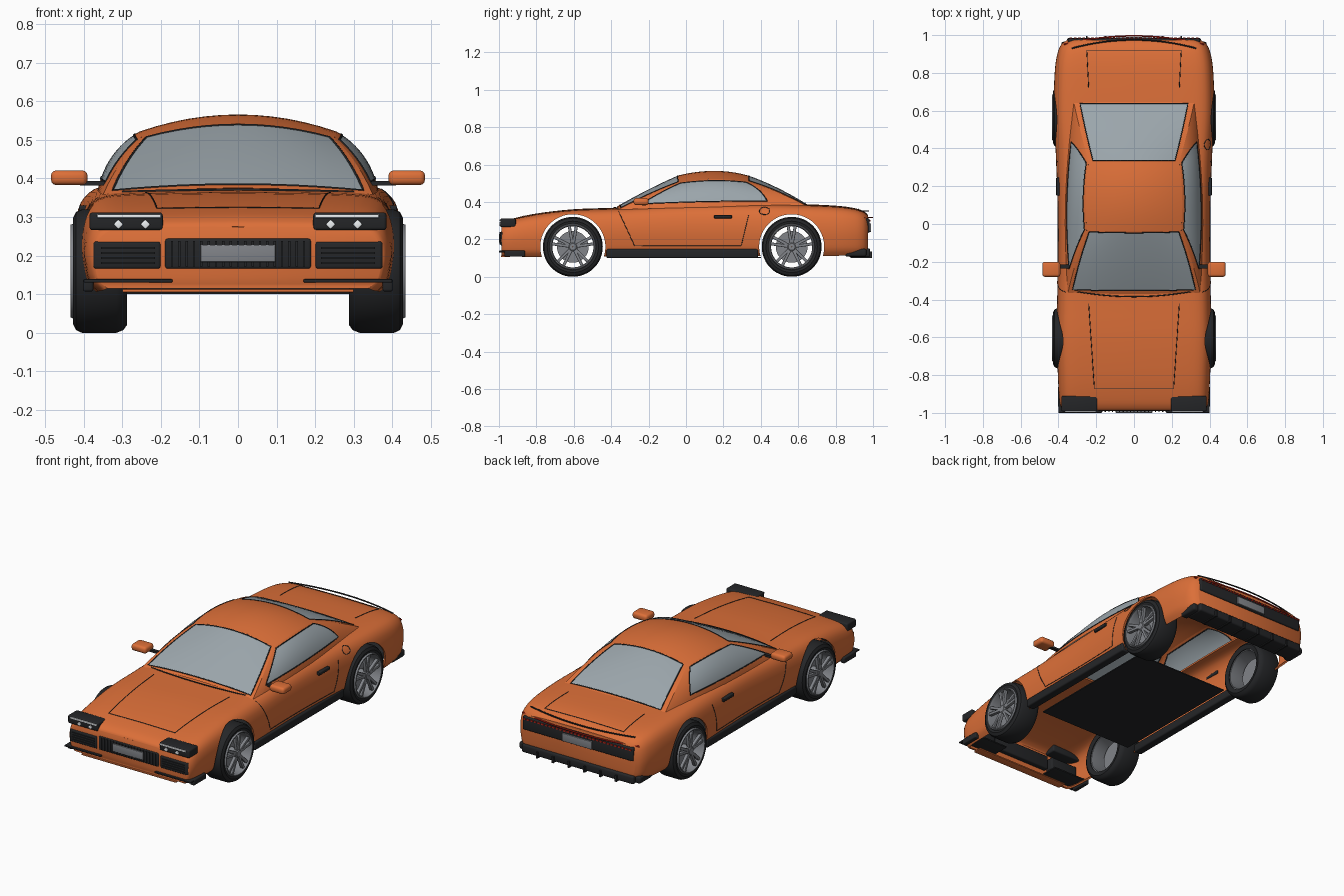
import bpy, bmesh, math
from mathutils import Vector, Matrix
from mathutils.bvhtree import BVHTree

if "Cube" in bpy.data.objects:
    bpy.data.objects.remove(bpy.data.objects["Cube"])

def mat(name, r, g, b):
    m = bpy.data.materials.new(name)
    m.diffuse_color = (r, g, b, 1)
    m.use_nodes = True
    m.node_tree.nodes["Principled BSDF"].inputs["Base Color"].default_value = m.diffuse_color
    return m

ORANGE = mat("orange_paint", .72, .16, .04)
BLACK = mat("black_trim", .018, .019, .021)
GLASS = mat("tinted_glass", .33, .38, .41)
METAL = mat("grey_metal", .22, .23, .25)
WHITE = mat("lamp_white", .85, .88, .9)
RED = mat("lamp_red", .6, .02, .01)

def activate(o):
    bpy.ops.object.select_all(action='DESELECT')
    o.select_set(True)
    bpy.context.view_layer.objects.active = o

def smooth(o, angle=35):
    activate(o)
    bpy.ops.object.shade_smooth_by_angle(angle=math.radians(angle))

def mesh(name, verts, faces, m=None, weld=False, angle=35):
    me = bpy.data.meshes.new(name)
    me.from_pydata([tuple(v) for v in verts], [], faces)
    if weld:
        bm = bmesh.new()
        bm.from_mesh(me)
        bmesh.ops.remove_doubles(bm, verts=bm.verts, dist=1e-5)
        bm.to_mesh(me)
        bm.free()
    o = bpy.data.objects.new(name, me)
    bpy.context.collection.objects.link(o)
    if m:
        me.materials.append(m)
    smooth(o, angle)
    return o

def box(name, x, y, z, m, bevel=0.0, rot=None):
    """Box from (min, max) ranges, optionally bevelled and transformed."""
    bm = bmesh.new()
    bmesh.ops.create_cube(bm, size=1)
    for v in bm.verts:
        v.co = Vector([(r[0] + r[1]) / 2 + c * (r[1] - r[0]) for r, c in zip((x, y, z), v.co)])
    if bevel:
        bmesh.ops.bevel(bm, geom=bm.edges[:], offset=bevel, segments=3, profile=.5, affect='EDGES')
    if rot:
        bm.transform(rot)
    me = bpy.data.meshes.new(name)
    bm.to_mesh(me)
    bm.free()
    o = bpy.data.objects.new(name, me)
    bpy.context.collection.objects.link(o)
    if m:
        me.materials.append(m)
    smooth(o)
    return o

def tube(name, pts, r, m, cyclic=False):
    cu = bpy.data.curves.new(name, 'CURVE')
    cu.dimensions, cu.bevel_depth, cu.bevel_resolution = '3D', r, 1
    sp = cu.splines.new('POLY')
    sp.points.add(len(pts) - 1)
    for p, c in zip(sp.points, pts):
        p.co = (*c, 1)
    sp.use_cyclic_u = cyclic
    o = bpy.data.objects.new(name, cu)
    bpy.context.collection.objects.link(o)
    cu.materials.append(m)
    activate(o)
    bpy.ops.object.convert(target='MESH')

def lathe(name, prof, cy, cz, s, m, n=48):
    """Closed (x, radius) profile turned about an axis along x."""
    k = len(prof)
    vs = [(s * x, cy + r * math.cos(a), cz + r * math.sin(a))
          for a in (s * 2 * math.pi * i / n for i in range(n)) for x, r in prof]
    fs = [(i * k + j, i * k + (j + 1) % k, (i + 1) % n * k + (j + 1) % k, (i + 1) % n * k + j)
          for i in range(n) for j in range(k)]
    return mesh(name, vs, fs, m)

def spline(rows, n):
    """Catmull-Rom through rows of numbers."""
    rows = [Vector(r) for r in rows]
    out = []
    for i in range(len(rows) - 1):
        p0, p1, p2, p3 = rows[max(i - 1, 0)], rows[i], rows[i + 1], rows[min(i + 2, len(rows) - 1)]
        for t in (k / n for k in range(n)):
            out.append(.5 * (2 * p1 + (p2 - p0) * t + (2 * p0 - 5 * p1 + 4 * p2 - p3) * t * t
                             + (3 * p1 - p0 - 3 * p2 + p3) * t ** 3))
    return out + [rows[-1]]

# Body shell: stations of y, half width, bottom and top height
stations = spline([(-.987, .372, .115, .275), (-.975, .384, .11, .29), (-.93, .396, .108, .31), (-.8, .403, .106, .338),
                   (-.6, .41, .106, .361), (-.36, .406, .108, .37), (0, .402, .11, .39), (.35, .413, .11, .394),
                   (.6, .425, .11, .389), (.8, .42, .112, .38), (.9, .406, .114, .367), (.95, .385, .118, .35),
                   (.973, .355, .125, .33)], 4)
half = spline([(.91, 0), (.965, .12), (.99, .3), (1, .5), (.985, .7), (.94, .86), (.84, .955), (.6, .985), (0, 1)], 3)
ring = [(p.x, p.y) for p in half] + [(-p.x, p.y) for p in half[-2::-1]]
N, S = len(ring), len(stations)
verts = [(px * w, y, zb + t * (zt - zb)) for y, w, zb, zt in stations for px, t in ring]
faces = [(i * N + j, (i + 1) * N + j, (i + 1) * N + j + 1, i * N + j + 1) for i in range(S - 1) for j in range(N - 1)]
L = (S - 1) * N
for j in range(N // 2):
    q = (j, j + 1, N - 2 - j, N - 1 - j)
    q = q[:3] if j == N // 2 - 1 else q
    faces += [q, tuple(L + k for k in reversed(q))]
body = mesh("body_shell", verts, faces, ORANGE)
mod = body.modifiers.new("thickness", 'SOLIDIFY')
mod.thickness, mod.offset = .01, -1

# Openings for the wheels and cabin
AXLES, WZ = (-.605, .565), .16
cutters = [box("cabin_cutter", (-.3, .3), (-.33, .57), (.25, .6), None)]
for y in AXLES:
    cutters.append(lathe("arch_cutter", [(-.6, .001), (-.6, .174), (.6, .174), (.6, .001)], y, WZ, 1, None, 64))
    bm = bmesh.new()
    bm.from_mesh(cutters[-1].data)
    bmesh.ops.recalc_face_normals(bm, faces=bm.faces)
    bm.to_mesh(cutters[-1].data)
    bm.free()
for c in cutters:
    b = body.modifiers.new("cut", 'BOOLEAN')
    b.operation, b.object, b.solver = 'DIFFERENCE', c, 'EXACT'
activate(body)
for md in body.modifiers[:]:
    bpy.ops.object.modifier_apply(modifier=md.name)
for c in cutters:
    bpy.data.objects.remove(c)
smooth(body, 40)

# Panel seams projected on the body
bvh = BVHTree.FromPolygons([v.co.copy() for v in body.data.vertices], [tuple(p.vertices) for p in body.data.polygons])

def seam(name, pts, start, r=.002, closed=False):
    out = []
    for a, b in zip(pts, pts[1:]):
        for k in range(13):
            u, v = Vector(a).lerp(Vector(b), k / 12)
            o = Vector((u, v, 1)) if start == 0 else Vector((start, u, v))
            hit = bvh.ray_cast(o, Vector((0, 0, -1)) if start == 0 else Vector((-start, 0, 0)), .8)[0]
            if hit:
                out.append(hit)
    if len(out) > 1:
        tube(name, out, r, BLACK)

seam("hood_seam", [(-.24, -.42), (-.21, -.87), (.21, -.87), (.24, -.42)], 0)
seam("trunk_seam", [(-.24, .72), (-.25, .92), (.25, .92), (.24, .72)], 0)
for s in (1, -1):
    seam("door_seam", [(-.36, .35), (-.275, .165), (.295, .165), (.335, .33)], s)
    box("door_handle", sorted((s * .385, s * .412)), (.15, .245), (.312, .33), BLACK, .004)
seam("fuel_cap", [(.42 + .028 * math.cos(a / 2), .352 + .02 * math.sin(a / 2)) for a in range(14)], 1)

# Cabin: patches through a 3 x 3 grid of points
def at(G, u, v):
    q = lambda a, b, c, t: a * (1 - t) * (1 - 2 * t) + b * 4 * t * (1 - t) + c * t * (2 * t - 1)
    return q(*[q(*[Vector(p) for p in row], u) for row in G], v)

def patch(strips, G, s):
    vs, fs, n = [], [], 12
    for ua, ub, v0, v1 in strips:
        base = len(vs)
        for i in range(n + 1):
            v = v0 + (v1 - v0) * i / n
            a, b = (e[0] + (e[1] - e[0]) * v for e in (ua, ub))
            vs += [at(G, a + (b - a) * j / n, v) * 1 for j in range(n + 1)]
        for i in range(n):
            for j in range(n):
                k = base + i * (n + 1) + j
                f = (k, k + 1, k + n + 2, k + n + 1)
                fs.append(f if s > 0 else f[::-1])
    return [(p.x * s, p.y, p.z) for p in vs], fs

def window(name, G, a, b, v0, v1, s=1):
    mesh(name + "_frame", *patch([((0, 0), a, 0, 1), (b, (1, 1), 0, 1), (a, b, 0, v0), (a, b, v1, 1)], G, s), ORANGE, True)
    vs, fs = patch([(a, b, v0, v1)], G, s)
    mesh(name + "_glass", vs, fs, GLASS)
    edge = [13 * i for i in range(13)] + list(range(157, 169)) + [13 * i + 12 for i in range(11, -1, -1)] + list(range(11, 0, -1))
    tube(name + "_seal", [vs[i] for i in edge], .003, BLACK, True)

A, AB, B, BC = (.35, -.365, .358), (.305, -.195, .44), (.25, -.035, .505), (.255, .15, .522)
C, CD, D, AD = (.24, .33, .508), (.283, .49, .452), (.32, .65, .376), (.362, .14, .372)
flip = lambda p: (-p[0], p[1], p[2])
across = lambda p, y, z: [flip(p), (0, y, z), p]
front, rear = across(B, -.04, .542), across(C, .33, .542)
window("windshield", [across(A, -.37, .375), across(AB, -.2, .467), front], (.03, .03), (.97, .97), .05, .98)
window("rear_window", [rear, across(CD, .49, .475), across(D, .65, .385)][::-1], (.05, .05), (.95, .95), .04, .98, 1)
mesh("roof", *patch([((0, 0), (1, 1), 0, 1)], [front, across(BC, .15, .566), rear], 1), ORANGE)
for s in (1, -1):
    window("side_window", [[A, AD, D], [AB, (.325, .145, .46), CD], [B, BC, C]], (.08, .07), (.8, .93), .16, .92, s)

# Wheels
for s in (1, -1):
    for y in AXLES:
        lathe("tire", [(.295, .115), (.288, .14), (.297, .153), (.315, .16), (.405, .16), (.42, .153), (.428, .137), (.424, .118)], y, WZ, s, BLACK)
        lathe("rim", [(.3, .118), (.425, .124), (.434, .12), (.434, .115), (.42, .11), (.3, .11)], y, WZ, s, METAL)
        lathe("brake_disc", [(.365, .001), (.365, .085), (.378, .085), (.378, .001)], y, WZ, s, METAL)
        lathe("hub", [(.37, .001), (.37, .026), (.424, .026), (.43, .018), (.43, .001)], y, WZ, s, METAL, 24)
        for k in range(5):
            for d in (-.17, .17):
                R = Matrix.Translation((0, y, WZ)) @ Matrix.Rotation(k * math.tau / 5 + d, 4, 'X')
                box("spoke", sorted((s * .408, s * .427)), (-.008, .008), (.012, .114), METAL, .003, R)

# Floor, sills, mirrors
box("floor", (-.3, .3), (-.41, .4), (.1, .106), BLACK)
for s in (1, -1):
    X = lambda a, b: sorted((s * a, s * b))
    box("sill", X(.355, .405), (-.425, .385), (.1, .148), BLACK, .008)
    box("mirror_arm", X(.32, .41), (-.235, -.215), (.382, .394), BLACK)
    box("mirror", X(.39, .485), (-.28, -.2), (.383, .421), ORANGE, .014)

    # Nose details
    box("headlight", X(.195, .385), (-.992, -.91), (.266, .312), BLACK, .008)
    box("headlight_strip", X(.2, .365), (-.996, -.975), (.298, .307), WHITE, .002)
    for x in (.24, .31):
        bm_lamp = Matrix.Translation((s * x, -.993, .281)) @ Matrix.Rotation(math.pi / 4, 4, 'Y')
        box("lamp", (-.009, .009), (-.004, .004), (-.009, .009), WHITE, .003, bm_lamp)
    box("side_intake", X(.2, .375), (-.991, -.93), (.165, .237), BLACK, .008)
    for i in range(4):
        box("intake_slat", X(.215, .355), (-.996, -.985), (.178 + i * .013, .183 + i * .013), BLACK)
    box("splitter_blade", X(.17, .4), (-1, -.87), (.13, .139), BLACK, .003)
    box("arch_corner", X(.375, .402), (-.97, -.86), (.107, .14), BLACK, .006)

box("front_grille", (-.19, .19), (-.991, -.95), (.165, .245), BLACK, .008)
for i in range(19):
    x = -.171 + i * .019
    box("grille_slat", (x - .003, x + .003), (-.996, -.985), (.172, .238), BLACK)
box("front_plate", (-.097, .097), (-1, -.99), (.184, .228), METAL, .002)
box("nose_lip", (-.3, .3), (-.99, -.94), (.105, .113), ORANGE, .002)
tube("cowl_line", [(x / 20, -.385 + .3 * (x / 20) ** 2, .371 - .06 * (x / 20) ** 2) for x in range(-6, 7)], .003, BLACK)

# Tail details
box("tail_panel", (-.35, .35), (.93, .982), (.235, .312), BLACK, .008)
arc = lambda y, z, w: [(w * t / 12, y - .045 * (t / 12) ** 2, z) for t in range(-12, 13)]
tube("tail_light_strip", arc(.996, .317, .37), .004, RED)
tube("tail_lip", arc(.975, .352, .33), .004, BLACK)
for i in range(30):
    x = -.335 + i * .0231
    box("tail_light_cell", (x - .007, x + .007), (.978, .987), (.296, .303), RED)
box("rear_plate", (-.095, .095), (.98, .99), (.24, .285), METAL, .002)
box("diffuser", (-.355, .355), (.87, .985), (.105, .152), BLACK, .01)
for i in range(6):
    x = -.25 + i * .1
    box("diffuser_fin", (x - .005, x + .005), (.88, .995), (.1, .135), BLACK)
for s in (1, -1):
    box("bumper_corner", sorted((s * .34, s * .385)), (.85, .965), (.108, .15), BLACK, .012)
